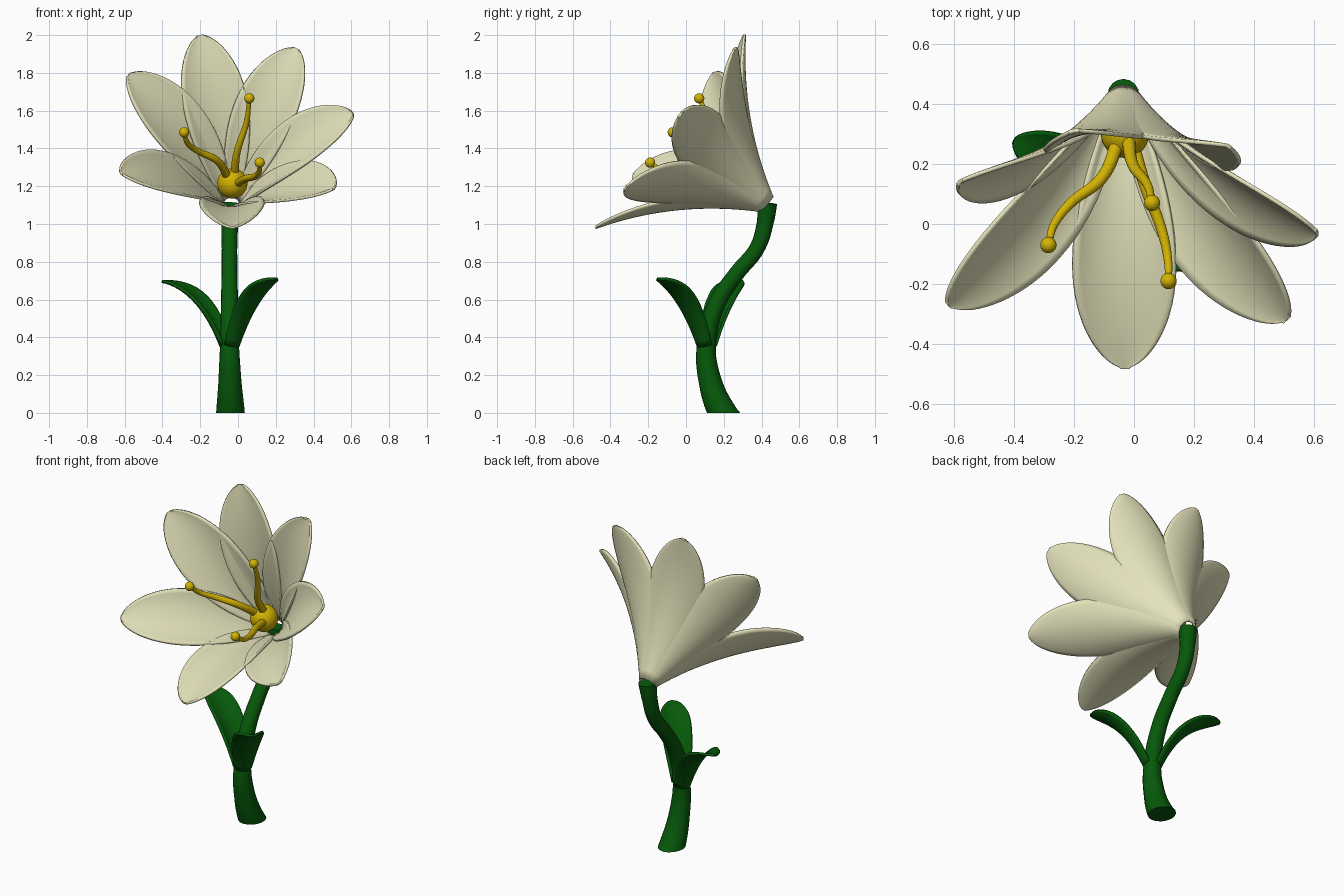
import bpy, bmesh, math
from mathutils import Vector as V

if "Cube" in bpy.data.objects:
    bpy.data.objects.remove(bpy.data.objects["Cube"])


def material(name, rgb):
    m = bpy.data.materials.new(name)
    m.diffuse_color = (*rgb, 1)
    m.use_nodes = True
    m.node_tree.nodes["Principled BSDF"].inputs["Base Color"].default_value = m.diffuse_color
    return m


CREAM = material("cream", (0.78, 0.77, 0.5))
GREEN = material("green", (0.002, 0.1, 0.003))
YELLOW = material("yellow", (0.65, 0.45, 0.001))


def select(ob):
    bpy.ops.object.select_all(action='DESELECT')
    ob.select_set(True)
    bpy.context.view_layer.objects.active = ob


def blade(name, p0, p1, p2, side, half, base, cups, peak, thick, mat):
    """Cupped petal or leaf swept along a quadratic curve; hollow faces side x tangent."""
    nt, ns = 28, 14
    side = side.normalized()
    bm = bmesh.new()
    rows = []
    for i in range(nt + 1):
        t = math.sin(math.pi / 2 * i / nt)
        c = p0 * (1 - t) ** 2 + p1 * 2 * t * (1 - t) + p2 * t * t
        tan = ((p1 - p0) * (1 - t) + (p2 - p1) * t).normalized()
        inward = side.cross(tan).normalized()
        if t < peak:
            w = half * (base + (1 - base) * math.sin(math.pi / 2 * t / peak))
        else:
            w = half * max(0.02, 1 - ((t - peak) / (1 - peak)) ** 2) ** 0.6
        phi = cups[0] + (cups[1] - cups[0]) * t ** 0.7
        row = []
        for j in range(ns + 1):
            a = phi * (2 * j / ns - 1)
            row.append(bm.verts.new(c + side * (w * math.sin(a) / math.sin(phi))
                                    + inward * (w * (1 - math.cos(a)) / math.sin(phi))))
        rows.append(row)
    for r, q in zip(rows, rows[1:]):
        for j in range(ns):
            bm.faces.new((r[j], r[j + 1], q[j + 1], q[j]))
    me = bpy.data.meshes.new(name)
    bm.to_mesh(me)
    bm.free()
    me.materials.append(mat)
    ob = bpy.data.objects.new(name, me)
    bpy.context.collection.objects.link(ob)
    mod = ob.modifiers.new("thickness", 'SOLIDIFY')
    mod.thickness = thick
    mod.offset = 0
    select(ob)
    bpy.ops.object.shade_smooth()
    return ob


def tube(name, pts, mat):
    """Smooth tapered tube; pts are (x, y, z, radius)."""
    cu = bpy.data.curves.new(name, 'CURVE')
    cu.dimensions = '3D'
    cu.bevel_depth = 1
    cu.bevel_resolution = 6
    cu.resolution_u = 8
    cu.use_fill_caps = True
    sp = cu.splines.new('BEZIER')
    sp.bezier_points.add(len(pts) - 1)
    for b, p in zip(sp.bezier_points, pts):
        b.co = p[:3]
        b.radius = p[3]
        b.handle_left_type = b.handle_right_type = 'AUTO'
    cu.materials.append(mat)
    ob = bpy.data.objects.new(name, cu)
    bpy.context.collection.objects.link(ob)
    select(ob)
    bpy.ops.object.convert(target='MESH')
    ob = bpy.context.object
    bpy.ops.object.shade_smooth_by_angle(angle=math.radians(50))
    return ob


def ball(name, loc, r, mat):
    bpy.ops.mesh.primitive_uv_sphere_add(segments=32, ring_count=16, radius=r, location=loc)
    ob = bpy.context.object
    ob.name = name
    ob.data.materials.append(mat)
    bpy.ops.object.shade_smooth()


# Stem, trimmed flat at the ground
stem = tube("stem", [(-0.04, 0.25, -0.08, 0.08), (-0.04, 0.193, 0, 0.076), (-0.043, 0.125, 0.18, 0.06),
                     (-0.045, 0.108, 0.36, 0.05), (-0.045, 0.165, 0.58, 0.045), (-0.045, 0.27, 0.74, 0.042),
                     (-0.045, 0.375, 0.87, 0.041), (-0.043, 0.418, 1.0, 0.044), (-0.035, 0.43, 1.11, 0.053)], GREEN)
bm = bmesh.new()
bm.from_mesh(stem.data)
bmesh.ops.bisect_plane(bm, geom=bm.verts[:] + bm.edges[:] + bm.faces[:],
                       plane_co=(0, 0, 0), plane_no=(0, 0, 1), clear_inner=True)
bmesh.ops.holes_fill(bm, edges=[e for e in bm.edges if e.is_boundary])
bm.to_mesh(stem.data)
bm.free()
select(stem)
bpy.ops.object.shade_smooth_by_angle(angle=math.radians(50))

# Two leaves wrapping the stem
for n, d, tip in (("left_leaf", V((-0.88, 0.47, 0)), V((-0.4, 0.28, 0.695))),
                  ("right_leaf", V((0.7, -0.71, 0)), V((0.2, -0.145, 0.71)))):
    start = V((-0.045, 0.11, 0.35)) + d * 0.045
    ctrl = V((-0.045, 0.11, 0.66)) + d * 0.17
    blade(n, start, ctrl, tip, V((d.y, -d.x, 0)), 0.085, 0.55, (1.3, 0.3), 0.6, 0.015, GREEN)

# Seven petals around the tilted flower axis
centre = V((-0.035, 0.43, 1.105))
axis = V((0, -0.79, 0.61)).normalized()
tips = [(-0.2, 0.31, 2.0), (0.31, 0.26, 1.93), (0.61, -0.03, 1.58), (0.51, -0.32, 1.19),
        (-0.03, -0.48, 0.98), (-0.62, -0.27, 1.27), (-0.58, 0.14, 1.79)]
for i, tip in enumerate(tips):
    tip = V(tip)
    d = tip - centre
    radial = (d - axis * d.dot(axis)).normalized()
    start = centre + radial * 0.045
    inward = (axis - d * (axis.dot(d) / d.length_squared)).normalized()
    blade(f"petal_{i + 1}", start, (start + tip) / 2 + inward * 0.11, tip,
          d.cross(axis), 0.17, 0.25, (1.1, 0.35), 0.6, 0.014, CREAM)

# Yellow heart and stamens
ball("flower_heart", (-0.03, 0.3, 1.215), 0.08, YELLOW)
stamens = [
    [(-0.02, 0.29, 1.25), (-0.005, 0.2, 1.38), (0.045, 0.13, 1.54), (0.06, 0.07, 1.665)],
    [(-0.05, 0.28, 1.24), (-0.11, 0.15, 1.335), (-0.21, 0.07, 1.385), (-0.265, 0.0, 1.425), (-0.285, -0.07, 1.485)],
    [(-0.01, 0.28, 1.21), (0.04, 0.12, 1.24), (0.095, -0.03, 1.255), (0.113, -0.12, 1.28), (0.115, -0.19, 1.325)],
]
for i, path in enumerate(stamens):
    n = len(path) - 1
    tube(f"stamen_{i + 1}", [(*p, 0.023 - 0.012 * k / n) for k, p in enumerate(path)], YELLOW)
    ball(f"anther_{i + 1}", path[-1], 0.027, YELLOW)
